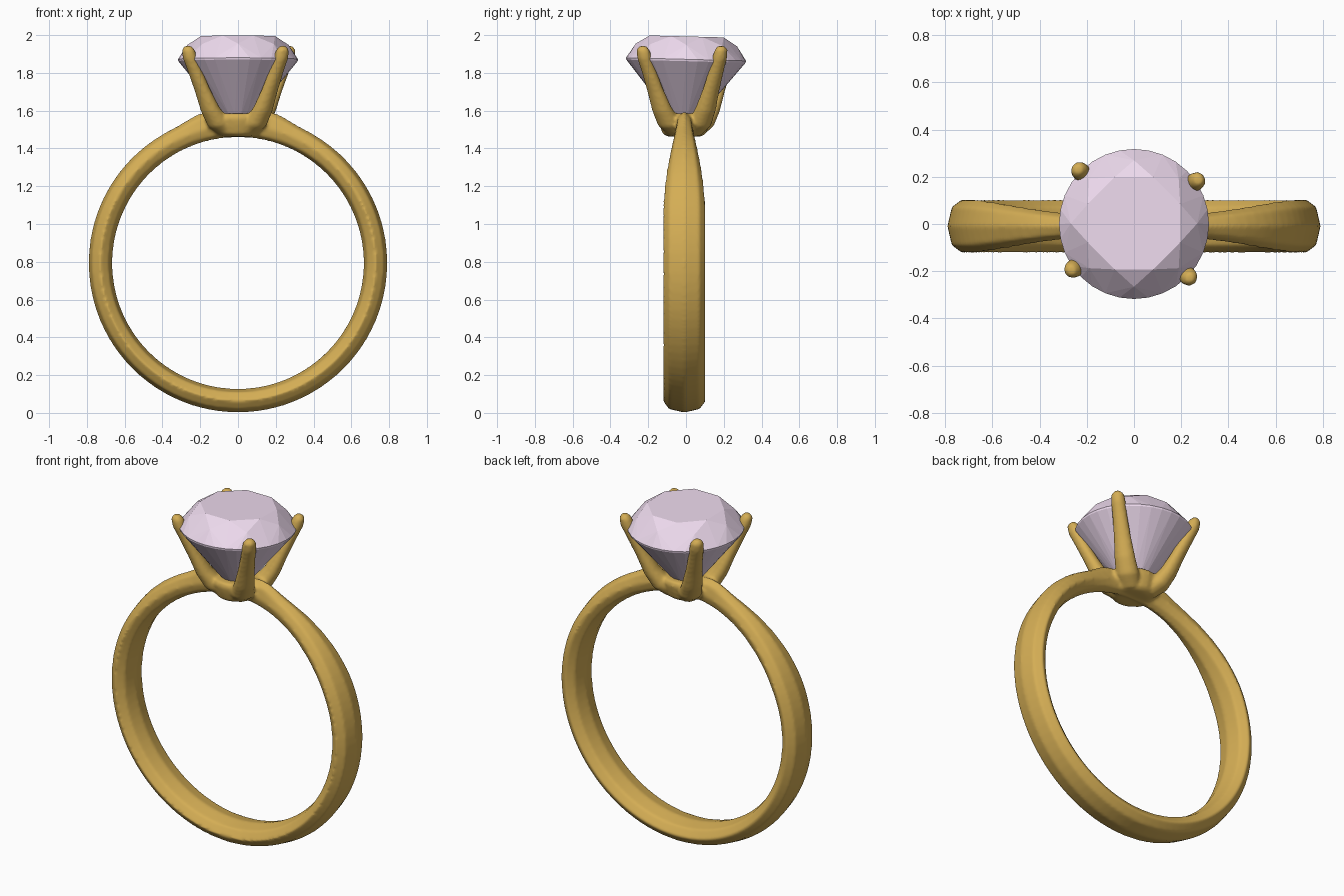
import bpy, bmesh
from math import sin, cos, pi, radians, degrees, exp
from mathutils import Vector, Matrix

if "Cube" in bpy.data.objects:
    bpy.data.objects.remove(bpy.data.objects["Cube"])


def material(name, rgb):
    m = bpy.data.materials.new(name)
    m.diffuse_color = (*rgb, 1)
    m.use_nodes = True
    m.node_tree.nodes["Principled BSDF"].inputs["Base Color"].default_value = m.diffuse_color
    return m


def loft(bm, rings, closed=False):
    """Skin a list of point rings; cap the ends unless the loft is closed."""
    loops = [[bm.verts.new(p) for p in ring] for ring in rings]
    n = len(loops[0])
    pairs = list(zip(loops, loops[1:]))
    if closed:
        pairs.append((loops[-1], loops[0]))
    else:
        bm.faces.new(loops[0][::-1])
        bm.faces.new(loops[-1])
    for a, b in pairs:
        for i in range(n):
            j = (i + 1) % n
            bm.faces.new((a[i], a[j], b[j], b[i]))


def make_object(name, bm, mat):
    bmesh.ops.recalc_face_normals(bm, faces=bm.faces)
    mesh = bpy.data.meshes.new(name)
    bm.to_mesh(mesh)
    bm.free()
    mesh.materials.append(mat)
    ob = bpy.data.objects.new(name, mesh)
    bpy.context.collection.objects.link(ob)
    return ob


def circle(r, z, n, offset=0.0):
    return [Vector((r * cos(2 * pi * (i + offset) / n), r * sin(2 * pi * (i + offset) / n), z))
            for i in range(n)]


gold = material("gold", (0.66, 0.42, 0.09))
pink = material("pink_gem", (0.85, 0.70, 0.85))
metal = bmesh.new()

# Band: octagonal section swept round the finger, narrowing and rising at the top
CENTRE_Z, MID_R, HALF_T, Y0 = 0.793, 0.728, 0.063, -0.009
rings = []
for k in range(96):
    a = 2 * pi * k / 96
    deg = abs(degrees(a if a < pi else a - 2 * pi))
    t = min(max((deg - 10) / 60, 0), 1)
    half_w = 0.047 + 0.067 * t * t * (3 - 2 * t)
    bump = 0.03 * exp(-((deg - 13) / 7) ** 2)
    ring = []
    for i in range(8):
        s = 2 * pi * i / 8
        r = MID_R + HALF_T * sin(s) + bump * max(0, sin(s))
        ring.append((r * sin(a), Y0 + half_w * cos(s), CENTRE_Z + r * cos(a)))
    rings.append(ring)
loft(metal, rings, closed=True)

# Hub under the stone
hub = [(0.09, 1.463), (0.115, 1.478), (0.13, 1.52), (0.14, 1.56), (0.13, 1.585)]
loft(metal, [[p + Vector((0, Y0, 0)) for p in circle(r, z, 24)] for r, z in hub])

# Four prongs flaring out of the hub: (radius, height, tangential half, radial half)
stations = [(0.06, 1.485, 0.055, 0.05), (0.13, 1.535, 0.065, 0.055), (0.185, 1.61, 0.058, 0.046),
            (0.235, 1.71, 0.048, 0.037), (0.288, 1.82, 0.041, 0.035), (0.32, 1.89, 0.040, 0.037),
            (0.328, 1.922, 0.036, 0.034), (0.329, 1.942, 0.020, 0.018)]
for ang in (34.5, 135.5, 216.5, 316):
    out = Vector((cos(radians(ang)), sin(radians(ang)), 0))
    side = Vector((-out.y, out.x, 0))
    rings = []
    for r, z, ht, hr in stations:
        c = out * r + Vector((0, 0, z))
        tilt = (out - Vector((0, 0, 0.45))).normalized()
        if z > 1.9:
            tilt = out
        rings.append([c + side * ht * cos(s) + tilt * hr * sin(s)
                      for s in (2 * pi * i / 12 for i in range(12))])
    loft(metal, rings)

setting = make_object("band_and_prongs", metal, gold)
fuse = setting.modifiers.new("fuse", 'REMESH')
fuse.mode = 'VOXEL'
fuse.voxel_size = 0.01
fuse.use_smooth_shade = True
blend = setting.modifiers.new("blend", 'SMOOTH')
blend.factor = 0.5
blend.iterations = 5

# Brilliant-cut stone: convex hull of table, crown, girdle and pavilion rings
stone = bmesh.new()
points = (circle(0.212, 1.993, 8, 0.5) + circle(0.268, 1.948, 8) + circle(0.318, 1.872, 32)
          + circle(0.316, 1.862, 32) + circle(0.085, 1.575, 16, 0.5) + [Vector((0, 0, 1.49))])
for p in points:
    stone.verts.new(p)
bmesh.ops.convex_hull(stone, input=stone.verts)
bmesh.ops.dissolve_limit(stone, angle_limit=radians(0.5), verts=stone.verts, edges=stone.edges)
bmesh.ops.rotate(stone, verts=stone.verts, cent=(0, 0, 1.87),
                 matrix=Matrix.Rotation(radians(-1.5), 3, 'X'))
make_object("gemstone", stone, pink)
